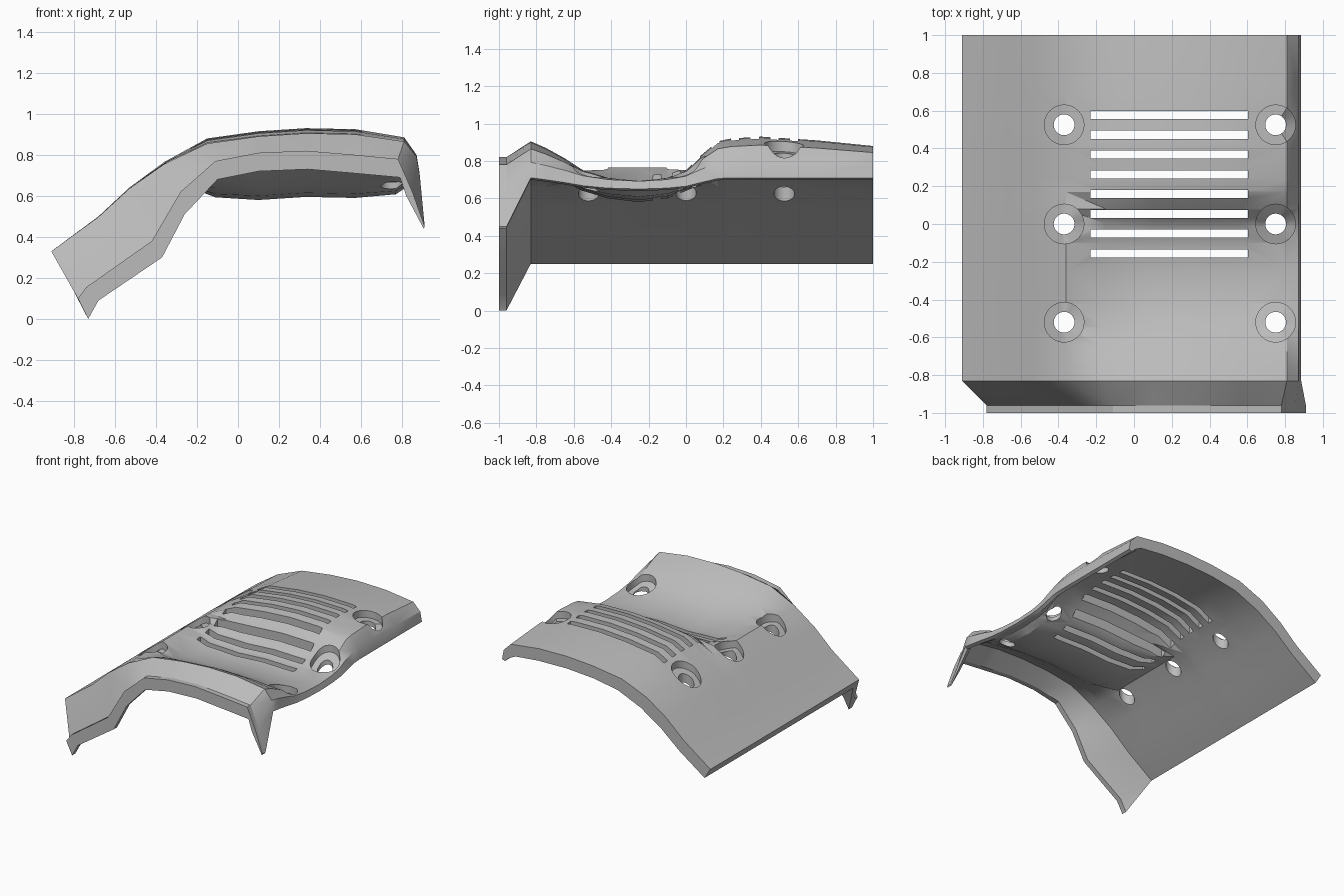
import bpy, bmesh, math

if "Cube" in bpy.data.objects:
    bpy.data.objects.remove(bpy.data.objects["Cube"])

grey = bpy.data.materials.new("mid grey")
grey.use_nodes = True
grey.diffuse_color = (0.5, 0.5, 0.5, 1)
grey.node_tree.nodes["Principled BSDF"].inputs["Base Color"].default_value = (0.5, 0.5, 0.5, 1)

# Cross-sections (x, z) of the main panel and of the stepped-down front lip
OUTER = [(-.91, .33), (-.68, .5), (-.53, .64), (-.36, .765), (-.15, .88), (.1, .915),
         (.33, .93), (.57, .925), (.81, .885), (.87, .8), (.885, .71)]
INNER = [(-.86, .25), (-.64, .41), (-.48, .55), (-.31, .67), (-.11, .785), (.1, .82),
         (.33, .835), (.57, .83), (.77, .80), (.82, .75), (.86, .70)]
LIP_OUT = [(-.78, .10), (-.74, .155), (-.42, .38), (-.28, .62), (-.11, .77), (.1, .81),
           (.33, .82), (.57, .80), (.78, .78), (.85, .62), (.91, .45)]
LIP_IN = [(-.73, 0), (-.68, .09), (-.37, .30), (-.26, .51), (-.10, .68), (.1, .72),
          (.34, .73), (.57, .71), (.79, .69), (.82, .6), (.905, .44)]
DIP_SHARE = [0, 0, 0, 0, .8, 1, 1, 1, .8, .45, .25]
CROWN_SHARE = [0, .1, .2, .4, 1, 1, 1, 1, .8, .3, 0]

# Stations along the panel: y, crown lowering, depth of the sunken area
STATIONS = [(-.83, .025, 0), (-.75, .02, .04), (-.65, .015, .10), (-.55, .01, .17),
            (-.42, 0, .22), (-.25, 0, .24), (-.1, 0, .22), (0, 0, .18), (.08, 0, .10),
            (.17, .01, .015), (.24, .01, 0), (.4, 0, 0), (.7, .02, 0), (1, .05, 0)]


def shape(profile, crown, dip):
    return [(x, z - crown * c - dip * d)
            for (x, z), c, d in zip(profile, CROWN_SHARE, DIP_SHARE)]


def lerp_table(table, t):
    """Piecewise linear lookup in rows whose first entry is the key."""
    for a, b in zip(table, table[1:]):
        if t <= b[0]:
            f = (t - a[0]) / (b[0] - a[0])
            return [p + (q - p) * f for p, q in zip(a, b)]
    return list(table[-1])


def surface_z(x, y):
    _, crown, dip = lerp_table(STATIONS, y)
    return lerp_table(shape(OUTER, crown, dip), x)[1]


def finish(name, bm):
    bmesh.ops.recalc_face_normals(bm, faces=bm.faces)
    mesh = bpy.data.meshes.new(name)
    bm.to_mesh(mesh)
    bm.free()
    mesh.materials.append(grey)
    obj = bpy.data.objects.new(name, mesh)
    bpy.context.collection.objects.link(obj)
    return obj


# Panel: closed loops lofted from the front lip to the back edge
sections = [(-1, LIP_OUT, LIP_IN), (-.96, LIP_OUT, LIP_IN)]
sections += [(y, shape(OUTER, c, d), shape(INNER, c, d)) for y, c, d in STATIONS]
bm = bmesh.new()
loops = [[bm.verts.new((x, y, z)) for x, z in out + inn[::-1]] for y, out, inn in sections]
count = len(loops[0])
for a, b in zip(loops, loops[1:]):
    for i in range(count):
        j = (i + 1) % count
        bm.faces.new((a[i], a[j], b[j], b[i]))
for loop in (loops[0], loops[-1]):
    for i in range(len(OUTER) - 1):
        bm.faces.new((loop[i], loop[i + 1], loop[count - 2 - i], loop[count - 1 - i]))
bmesh.ops.triangulate(bm, faces=bm.faces)
panel = finish("vented_panel", bm)

# Cutter for the row of vent slots
bm = bmesh.new()
for i in range(8):
    box = bmesh.ops.create_cube(bm, size=1)["verts"]
    bmesh.ops.scale(bm, vec=(.835, .043, 1), verts=box)
    bmesh.ops.translate(bm, vec=(.187, .577 - i * .1047, .8), verts=box)
slots = finish("slot_cutter", bm)

# Cutters for the screw holes and the recesses around them
HOLES = [(x, y) for y in (.525, 0, -.52) for x in (-.37, .75)]


def round_cutter(name, radius, follow):
    bm = bmesh.new()
    for x, y in HOLES:
        ring = bmesh.ops.create_cone(bm, cap_ends=True, cap_tris=True, segments=32,
                                     radius1=radius, radius2=radius, depth=1.2)["verts"]
        bmesh.ops.translate(bm, vec=(x, y, .7), verts=ring)
        for v in ring:
            if follow and v.co.z < .7:
                v.co.z = surface_z(v.co.x, v.co.y) - .055
    return finish(name, bm)


recesses = round_cutter("recess_cutter", .105, True)
bores = round_cutter("bore_cutter", .055, False)

# Cut everything out, then drop the cutters
bpy.context.view_layer.objects.active = panel
for cutter in (slots, recesses, bores):
    cutter.hide_render = True
    mod = panel.modifiers.new(cutter.name, 'BOOLEAN')
    mod.operation = 'DIFFERENCE'
    mod.solver = 'EXACT'
    mod.object = cutter
    bpy.ops.object.modifier_apply(modifier=mod.name)
    bpy.data.objects.remove(cutter)

bpy.ops.object.select_all(action='DESELECT')
panel.select_set(True)
bpy.ops.object.shade_smooth_by_angle(angle=math.radians(30))
